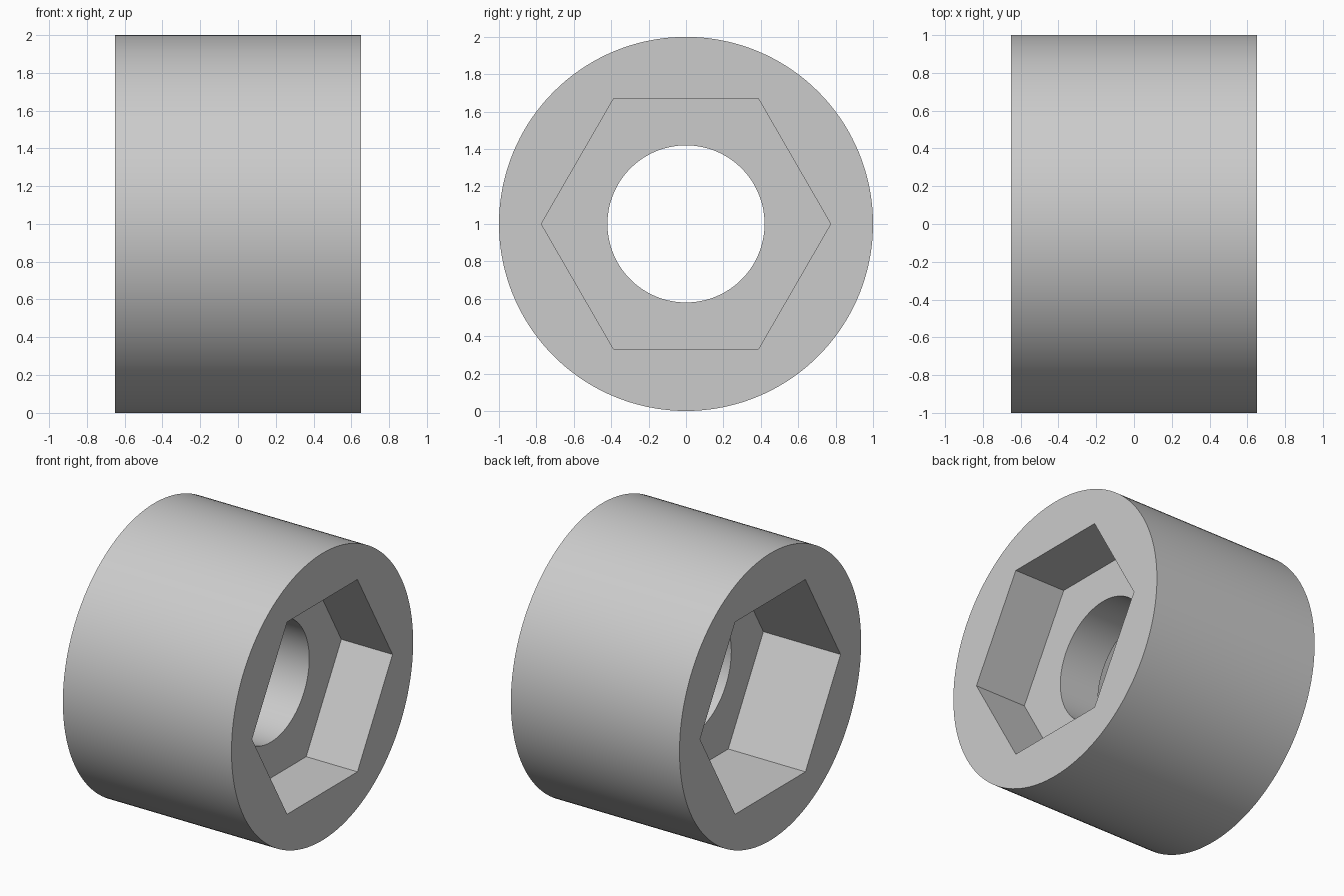
import bpy
import bmesh
from math import cos, sin, pi

cube = bpy.data.objects.get("Cube")
if cube:
    bpy.data.objects.remove(cube, do_unlink=True)

SEGMENTS = 144            # multiple of six, so hexagon corners land on points
HALF_WIDTH = 0.65
RIGHT_FLOOR = 0.255       # floor of the shallow recess
LEFT_FLOOR = -0.055       # floor of the deep recess


def outer(angle):
    return 1.0


def bore(angle):
    return 0.42


def hexagon(angle):
    # flats at top and bottom, corners along y
    return 0.67 / cos(angle % (pi / 3) - pi / 6)


# Closed section: outer wall, right recess, bore, left recess
section = [
    (-HALF_WIDTH, outer), (HALF_WIDTH, outer),
    (HALF_WIDTH, hexagon), (RIGHT_FLOOR, hexagon),
    (RIGHT_FLOOR, bore), (LEFT_FLOOR, bore),
    (LEFT_FLOOR, hexagon), (-HALF_WIDTH, hexagon),
]

bm = bmesh.new()
angles = [2 * pi * i / SEGMENTS for i in range(SEGMENTS)]
rings = [[bm.verts.new((x, r(a) * cos(a), 1 + r(a) * sin(a))) for a in angles]
         for x, r in section]
for k, ring in enumerate(rings):
    following = rings[(k + 1) % len(rings)]
    for i in range(SEGMENTS):
        j = (i + 1) % SEGMENTS
        bm.faces.new((ring[i], ring[j], following[j], following[i]))
bmesh.ops.recalc_face_normals(bm, faces=bm.faces)

mesh = bpy.data.meshes.new("hex_socket_spacer")
bm.to_mesh(mesh)
bm.free()
spacer = bpy.data.objects.new("hex_socket_spacer", mesh)
bpy.context.collection.objects.link(spacer)

# Plain grey
grey = bpy.data.materials.new("light_grey")
grey.use_nodes = True
colour = (0.6, 0.6, 0.6, 1)
grey.diffuse_color = colour
grey.node_tree.nodes["Principled BSDF"].inputs["Base Color"].default_value = colour
mesh.materials.append(grey)

# Smooth round walls, sharp rims and hexagon corners
bpy.ops.object.select_all(action="DESELECT")
spacer.select_set(True)
bpy.context.view_layer.objects.active = spacer
bpy.ops.object.shade_smooth_by_angle(angle=pi / 6)
